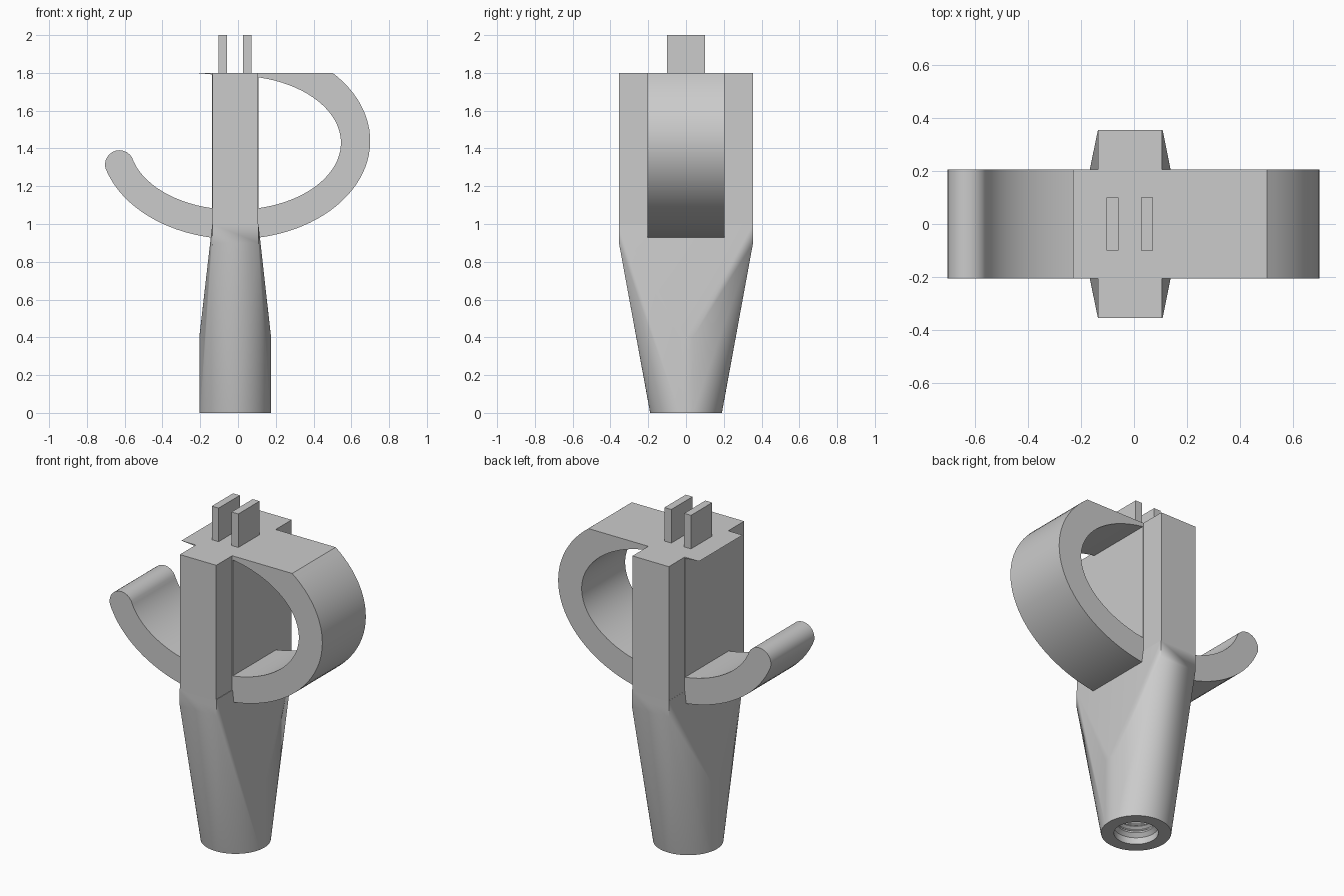
import bpy, bmesh, math
from mathutils import Vector, Matrix

if "Cube" in bpy.data.objects:
    bpy.data.objects.remove(bpy.data.objects["Cube"])

grey = bpy.data.materials.new("plain grey")
grey.use_nodes = True
grey.diffuse_color = (0.6, 0.6, 0.6, 1)
grey.node_tree.nodes["Principled BSDF"].inputs["Base Color"].default_value = (0.6, 0.6, 0.6, 1)

AXIS = -0.015      # x of the shaft axis
TOP = 1.8          # level of the flat top
HALF_WIDTH = 0.205 # half depth of the hook band


def finish(name, bm, angle=None):
    bmesh.ops.recalc_face_normals(bm, faces=bm.faces[:])
    mesh = bpy.data.meshes.new(name)
    bm.to_mesh(mesh)
    bm.free()
    obj = bpy.data.objects.new(name, mesh)
    bpy.context.collection.objects.link(obj)
    mesh.materials.append(grey)
    if angle:
        smooth(obj, angle)
    return obj


def smooth(obj, angle):
    bpy.ops.object.select_all(action='DESELECT')
    obj.select_set(True)
    bpy.context.view_layer.objects.active = obj
    bpy.ops.object.shade_smooth_by_angle(angle=math.radians(angle))


def box(name, x0, x1, y, z0, z1):
    bm = bmesh.new()
    bmesh.ops.create_cube(bm, size=1)
    for v in bm.verts:
        v.co = (x1 if v.co.x > 0 else x0, math.copysign(y, v.co.y), z1 if v.co.z > 0 else z0)
    return finish(name, bm)


def circle(r, z, n=64):
    return [Vector((AXIS + r * math.cos(math.tau * i / n), r * math.sin(math.tau * i / n), z))
            for i in range(n)]


def lathe(name, profile):
    bm = bmesh.new()
    rings = [[bm.verts.new(p) for p in circle(r, z)] for r, z in profile]
    for a, b in zip(rings, rings[1:]):
        for i in range(len(a)):
            j = (i + 1) % len(a)
            bm.faces.new((a[i], a[j], b[j], b[i]))
    bm.faces.new(rings[0])
    bm.faces.new(rings[-1])
    return finish(name, bm)


# Socket: round foot blending into the rectangular column
bm = bmesh.new()
points = circle(0.19, 0) + circle(0.19, 0.4)
points += [Vector((x, y, z)) for x in (-0.136, 0.108) for y in (-0.355, 0.355) for z in (0.9, 1.0)]
verts = [bm.verts.new(p) for p in points]
bmesh.ops.convex_hull(bm, input=verts)
bmesh.ops.dissolve_limit(bm, angle_limit=0.002, verts=bm.verts[:], edges=bm.edges[:])
socket = finish("socket", bm)

# Threaded bore cut into the foot
profile = [(0.12, -0.05), (0.12, 0.04), (0.1, 0.06)]
for i in range(8):
    z = 0.07 + i * 0.035
    profile += [(0.1, z), (0.115, z + 0.012), (0.115, z + 0.018), (0.1, z + 0.03)]
profile.append((0.1, 0.4))
cutter = lathe("bore_cutter", profile)
cutter.hide_render = True
cut = socket.modifiers.new("bore", 'BOOLEAN')
cut.operation = 'DIFFERENCE'
cut.solver = 'EXACT'
cut.object = cutter
bpy.context.view_layer.objects.active = socket
bpy.ops.object.modifier_apply(modifier=cut.name)
bpy.data.objects.remove(cutter)
smooth(socket, 25)

# Column and its slightly proud middle
box("column", -0.135, 0.105, 0.355, 0.99, TOP)
box("column_core", -0.137, 0.109, HALF_WIDTH, 0.99, TOP)

# Twin prongs
for name, x in (("right_prong", -0.103), ("left_prong", 0.027)):
    box(name, x, x + 0.045, 0.1, TOP - 0.02, 2.0)


# Hook band: elliptical strip with a round tip, cut flat at the top
def outer(t):
    return Vector((AXIS + 0.715 * math.cos(t), 1.44 + 0.52 * math.sin(t)))


def inner(t):
    return Vector((AXIS + 0.56 * math.cos(t), 1.43 + 0.355 * math.sin(t)))


STEPS = 56
start = -math.pi + 0.28
end = math.asin((TOP - 1.44) / 0.52)
outline = [outer(start + (end - start) * i / STEPS) for i in range(STEPS + 1)]
outline += [Vector((-0.23, TOP)), Vector((-0.135, TOP - 0.008))]
end = math.pi / 2 - 0.15
outline += [inner(end + (start - end) * i / STEPS) for i in range(STEPS + 1)]
a, b = outer(start), inner(start)
middle = (a + b) / 2
outline += [middle + Matrix.Rotation(math.pi * i / 12, 2) @ (b - middle) for i in range(1, 12)]

bm = bmesh.new()
face = bm.faces.new([bm.verts.new((p.x, -HALF_WIDTH, p.y)) for p in outline])
moved = bmesh.ops.extrude_face_region(bm, geom=[face], use_keep_orig=True)["geom"]
bmesh.ops.translate(bm, vec=(0, 2 * HALF_WIDTH, 0),
                    verts=[g for g in moved if isinstance(g, bmesh.types.BMVert)])
finish("hook_band", bm, 25)
